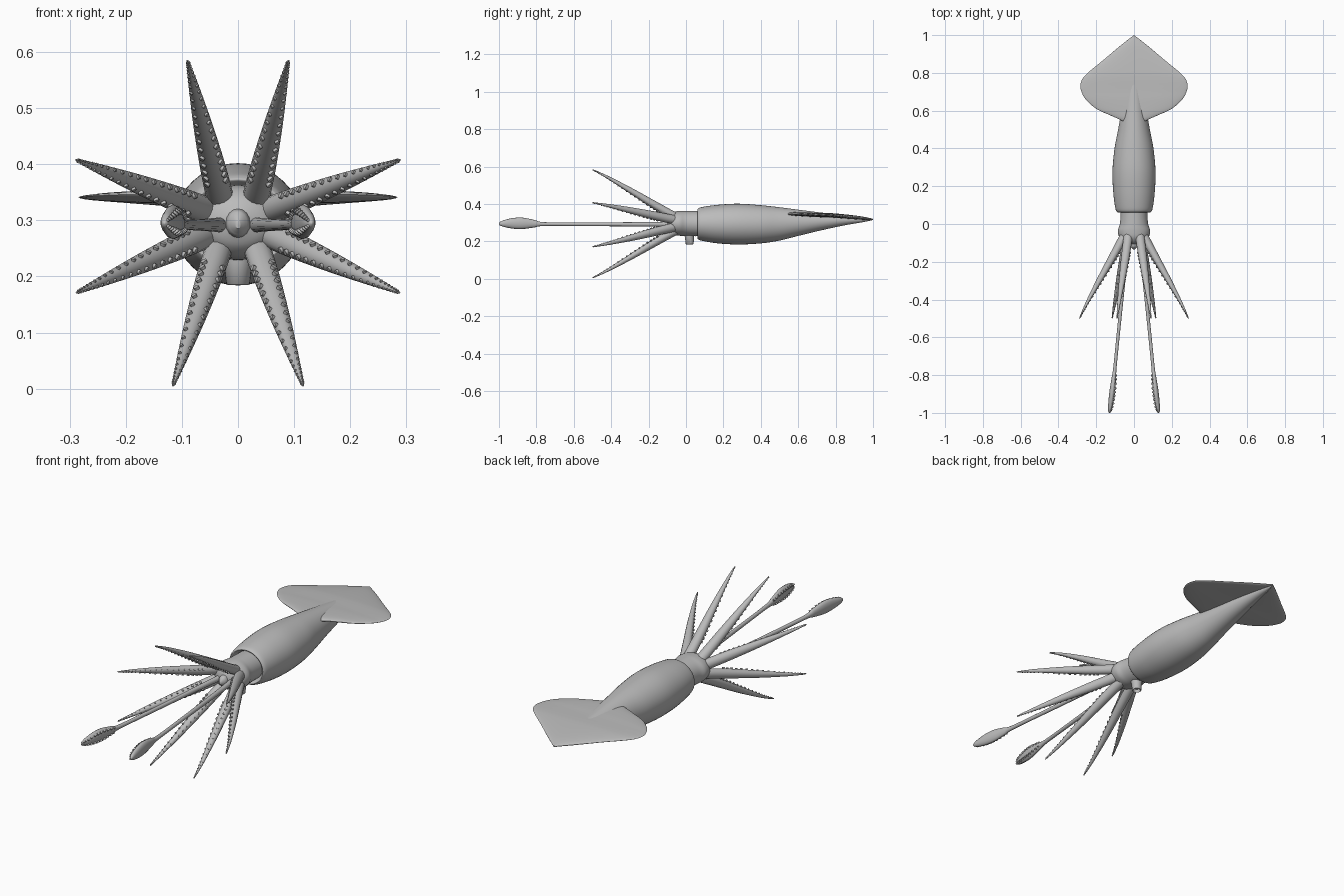
import bpy, bmesh, math
from mathutils import Vector, Matrix

if "Cube" in bpy.data.objects:
    bpy.data.objects.remove(bpy.data.objects["Cube"])

grey = bpy.data.materials.new("soft grey")
grey.use_nodes = True
grey.diffuse_color = (0.5, 0.5, 0.5, 1)
grey.node_tree.nodes["Principled BSDF"].inputs["Base Color"].default_value = (0.5, 0.5, 0.5, 1)


def spline(rows, steps):
    """Smooth curve through rows of numbers."""
    pts = [rows[0]] + list(rows) + [rows[-1]]
    out = []
    for i in range(1, len(pts) - 2):
        for s in range(steps):
            t = s / steps
            out.append([b + t / 2 * (c - a + t * (2 * a - 5 * b + 4 * c - d + t * (3 * (b - c) + d - a)))
                        for a, b, c, d in zip(*pts[i - 1:i + 3])])
    return out + [list(rows[-1])]


def loft(bm, rings, sides):
    """Skin rings given as (centre, side axis, up axis)."""
    loops = []
    for c, u, v in rings:
        angles = [math.tau * k / sides for k in range(sides)]
        loops.append([bm.verts.new(c + u * math.cos(a) + v * math.sin(a)) for a in angles])
    for a, b in zip(loops, loops[1:]):
        for k in range(sides):
            n = (k + 1) % sides
            bm.faces.new((a[k], a[n], b[n], b[k]))
    bm.faces.new(loops[0])
    bm.faces.new(loops[-1])


def finish(bm, name, angle=50):
    bmesh.ops.recalc_face_normals(bm, faces=bm.faces)
    mesh = bpy.data.meshes.new(name)
    bm.to_mesh(mesh)
    bm.free()
    mesh.materials.append(grey)
    obj = bpy.data.objects.new(name, mesh)
    bpy.context.collection.objects.link(obj)
    bpy.ops.object.select_all(action='DESELECT')
    obj.select_set(True)
    bpy.context.view_layer.objects.active = obj
    bpy.ops.object.shade_smooth_by_angle(angle=math.radians(angle))
    return obj


def body(name, rows, steps=6, sides=40):
    """Part along y from rows of (y, z, half width, half height)."""
    bm = bmesh.new()
    rings = [(Vector((0, y, z)), Vector((max(w, 0.0005), 0, 0)), Vector((0, 0, max(h, 0.0005))))
             for y, z, w, h in spline(rows, steps)]
    loft(bm, rings, sides)
    return finish(bm, name)


def sucker(bm, place, normal, r):
    """Small cup standing on a surface."""
    turn = normal.to_track_quat('Z', 'Y').to_matrix().to_4x4()
    bmesh.ops.create_cone(bm, cap_ends=True, segments=8, radius1=r * 0.7, radius2=r, depth=r * 1.6,
                          matrix=Matrix.Translation(place) @ turn)


def limb(name, rows, inward, first, last, count, spread):
    """Tapered limb from rows of (x, y, z, radius across, radius inward) with two rows of suckers."""
    bm = bmesh.new()
    pts = spline(rows, 8)
    rings = []
    for i, p in enumerate(pts):
        a, b = pts[max(i - 1, 0)], pts[min(i + 1, len(pts) - 1)]
        d = (Vector(b[:3]) - Vector(a[:3])).normalized()
        v = (inward - d * inward.dot(d)).normalized()
        rings.append((Vector(p[:3]), d.cross(v) * p[3], v * p[4]))
    loft(bm, rings, 14)
    for k in range(count):
        f = (first + (last - first) * k / (count - 1)) * (len(rings) - 1)
        i = min(int(f), len(rings) - 2)
        c, u, v = [p.lerp(q, f - i) for p, q in zip(rings[i], rings[i + 1])]
        for s in (-1, 1):
            off = v * math.cos(spread) + u * s * math.sin(spread)
            sucker(bm, c + off, off.normalized(), 0.0015 + 0.2 * min(u.length, 0.024))
    finish(bm, name)


# Mantle, with its front rim turned inward
body("mantle", [(0.085, 0.295, 0.07, 0.066), (0.064, 0.294, 0.084, 0.076), (0.066, 0.294, 0.092, 0.083),
                (0.09, 0.294, 0.1, 0.091), (0.17, 0.293, 0.11, 0.103), (0.28, 0.293, 0.114, 0.109),
                (0.4, 0.292, 0.103, 0.102), (0.5, 0.294, 0.084, 0.089), (0.6, 0.3, 0.067, 0.07),
                (0.72, 0.307, 0.05, 0.048), (0.85, 0.314, 0.03, 0.027), (0.95, 0.317, 0.014, 0.013),
                (1.0, 0.318, 0, 0.003)])

# Tail fin
body("tail_fin", [(0.53, 0.345, 0.03, 0.008), (0.555, 0.347, 0.08, 0.009), (0.575, 0.347, 0.125, 0.01),
                  (0.61, 0.346, 0.2, 0.011), (0.66, 0.344, 0.256, 0.012), (0.7, 0.342, 0.278, 0.012),
                  (0.73, 0.341, 0.284, 0.012), (0.765, 0.34, 0.275, 0.012), (0.8, 0.338, 0.245, 0.012),
                  (0.87, 0.332, 0.16, 0.011), (0.94, 0.325, 0.077, 0.009), (0.985, 0.32, 0.02, 0.005),
                  (1.0, 0.318, 0, 0.003)], sides=48)

# Head and beak
body("head", [(0.11, 0.295, 0.07, 0.066), (0.05, 0.295, 0.071, 0.067), (0.0, 0.296, 0.075, 0.067),
              (-0.035, 0.297, 0.085, 0.066), (-0.07, 0.297, 0.078, 0.061), (-0.095, 0.297, 0.052, 0.044),
              (-0.108, 0.297, 0.02, 0.02)])
body("beak", [(-0.09, 0.295, 0.025, 0.028), (-0.115, 0.295, 0.02, 0.024), (-0.125, 0.295, 0.014, 0.018),
              (-0.135, 0.292, 0.004, 0.007)], sides=16)

# Funnel below the head, open at its lower end
bm = bmesh.new()
funnel = [(0.26, 0.03), (0.225, 0.025), (0.187, 0.021), (0.185, 0.018), (0.2, 0.014)]
loft(bm, [(Vector((0, 0.018 + (0.26 - z) * 0.02, z)), Vector((r, 0, 0)), Vector((0, r, 0))) for z, r in funnel], 20)
finish(bm, "funnel")

# Eight arms: base x, base z, tip x, tip z
arms = {"top_arm": (0.03, 0.332, 0.09, 0.585), "upper_side_arm": (0.05, 0.315, 0.289, 0.408),
        "lower_side_arm": (0.05, 0.278, 0.288, 0.171), "bottom_arm": (0.032, 0.256, 0.116, 0.005)}
profile = [(0, 0.024), (0.12, 0.024), (0.3, 0.022), (0.55, 0.0165), (0.8, 0.009), (0.95, 0.004), (1, 0.0015)]
for side, label in ((1, "left_"), (-1, "right_")):
    for name, (bx, bz, tx, tz) in arms.items():
        rows = []
        for t, r in profile:
            k = t + 0.25 * t * (1 - t) * (t - 0.35)
            rows.append((side * (bx + (tx - bx) * k), -0.055 - 0.445 * t, bz + (tz - bz) * k, r, r * 0.9))
        inward = Vector((-side * (tx - bx), 0, bz - tz)).normalized()
        limb(label + name, rows, inward, 0.25, 0.95, 22, 0.75)

    # Long feeding tentacle with a flattened club
    stalk = [(0.03, -0.07, 0.292, 0.014, 0.014), (0.045, -0.2, 0.292, 0.012, 0.011),
             (0.075, -0.5, 0.292, 0.01, 0.009), (0.1, -0.75, 0.293, 0.01, 0.009),
             (0.106, -0.81, 0.295, 0.02, 0.012), (0.113, -0.87, 0.297, 0.03, 0.015),
             (0.119, -0.92, 0.297, 0.029, 0.015), (0.126, -0.97, 0.296, 0.019, 0.012),
             (0.13, -0.993, 0.295, 0.009, 0.007), (0.131, -1.0, 0.295, 0.002, 0.002)]
    rows = [(side * x, y, z, a, b) for x, y, z, a, b in stalk]
    limb(label + "tentacle", rows, Vector((-side, 0, 0)), 0.42, 0.9, 12, 0.65)
